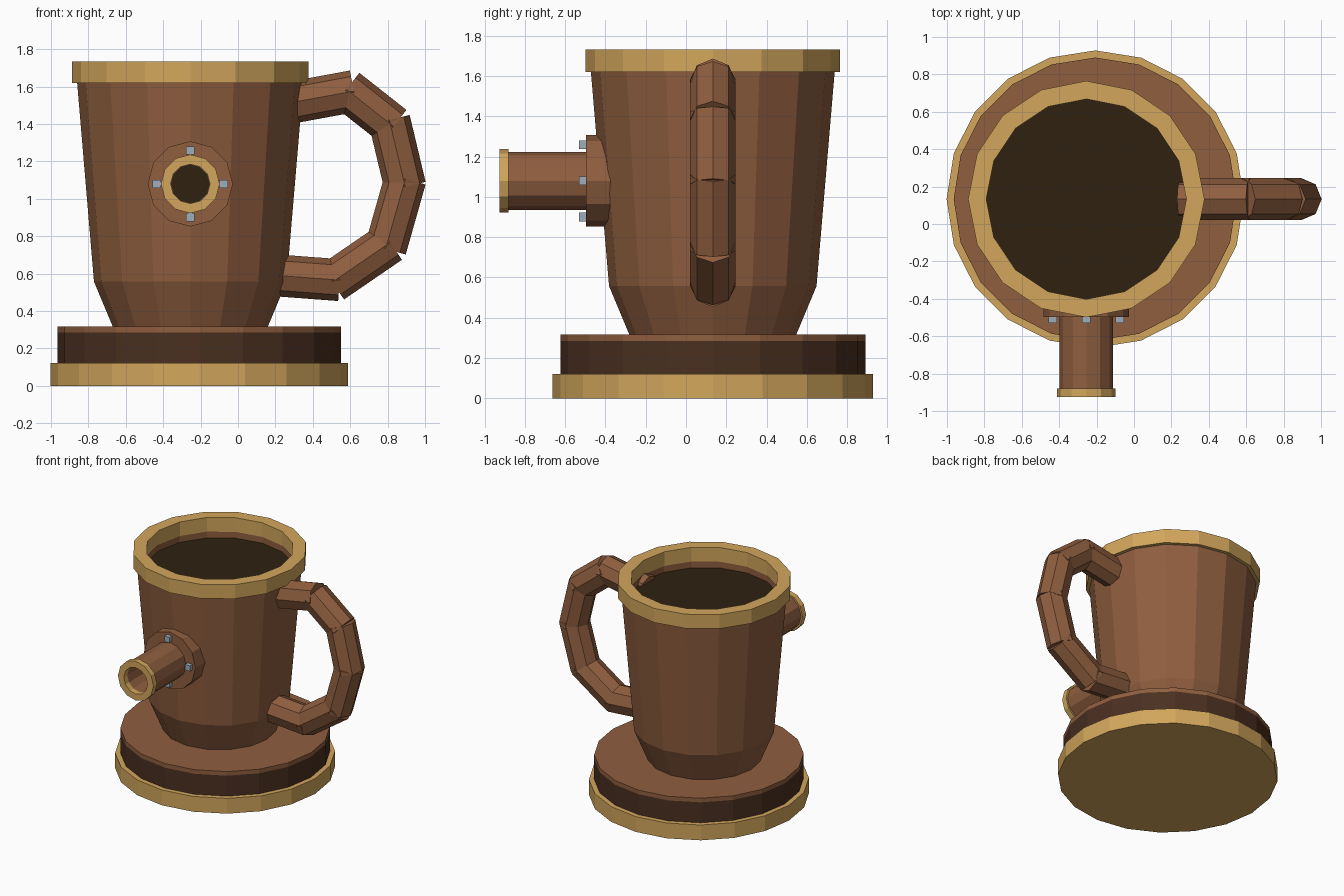
import bpy, math
from mathutils import Vector, Matrix

if "Cube" in bpy.data.objects:
    bpy.data.objects.remove(bpy.data.objects["Cube"])


def material(name, hex_code):
    def lin(c):
        c /= 255
        return c / 12.92 if c <= 0.04045 else ((c + 0.055) / 1.055) ** 2.4
    m = bpy.data.materials.new(name)
    m.diffuse_color = [lin(int(hex_code[i:i + 2], 16)) for i in (0, 2, 4)] + [1]
    m.use_nodes = True
    m.node_tree.nodes["Principled BSDF"].inputs["Base Color"].default_value = m.diffuse_color
    return m


BROWN = material("brown", "8F5E3F")
DARK_BROWN = material("dark_brown", "4A2F20")
GOLD = material("gold", "D2A65C")
LIQUID = material("dark_liquid", "2E2110")
STEEL = material("steel", "9DAFBE")

CUP = Vector((-0.255, 0.133, 0))
BASE = Vector((-0.207, 0.133, 0))
SPOUT = Vector((-0.255, 0, 1.08))


def add_mesh(name, verts, faces, mat):
    me = bpy.data.meshes.new(name)
    me.from_pydata(verts, [], faces)
    me.materials.append(mat)
    ob = bpy.data.objects.new(name, me)
    bpy.context.collection.objects.link(ob)
    return ob


def lathe(name, profile, sides, mat, origin, rot=Matrix.Identity(3), ring=False):
    """Spin (radius, height) points; ring joins last to first, otherwise ends are capped."""
    n = len(profile)
    verts = [origin + rot @ Vector((r * math.cos(a), r * math.sin(a), h))
             for r, h in profile
             for a in (2 * math.pi * k / sides for k in range(sides))]
    faces = []
    for i in range(n if ring else n - 1):
        j = (i + 1) % n
        for k in range(sides):
            l = (k + 1) % sides
            faces.append((i * sides + k, i * sides + l, j * sides + l, j * sides + k))
    if not ring:
        faces.append(tuple(reversed(range(sides))))
        faces.append(tuple(range((n - 1) * sides, n * sides)))
    return add_mesh(name, verts, faces, mat)


def tube(r_out, r_in, a, b):
    return [(r_out, a), (r_out, b), (r_in, b), (r_in, a)]


# Round stepped base
lathe("base_ring", [(0.795, 0), (0.795, 0.122)], 20, GOLD, BASE)
lathe("base_band", [(0.757, 0.122), (0.757, 0.285)], 20, DARK_BROWN, BASE)
lathe("base_top", [(0.757, 0.285), (0.757, 0.318)], 20, BROWN, BASE)

# Tapered cup with a shallow visible well, rim and liquid
lathe("cup_body", [(0.415, 0.318), (0.515, 0.557), (0.605, 1.62), (0.54, 1.62), (0.54, 1.56)],
      16, BROWN, CUP)
lathe("cup_rim", tube(0.632, 0.535, 1.62, 1.733), 16, GOLD, CUP, ring=True)
lathe("liquid", [(0.539, 1.562), (0.539, 1.568)], 16, LIQUID, CUP)

# Spout pointing to the front: local height runs along -y
FORWARD = Matrix.Rotation(math.pi / 2, 3, 'X')
lathe("spout_flange", [(0.228, 0.3), (0.228, 0.497)], 12, BROWN, SPOUT, FORWARD)
lathe("spout_pipe", tube(0.144, 0.105, 0.49, 0.88), 12, BROWN, SPOUT, FORWARD, ring=True)
lathe("spout_lip", tube(0.157, 0.105, 0.88, 0.925), 12, GOLD, SPOUT, FORWARD, ring=True)
lathe("spout_hole", [(0.104, 0.49), (0.104, 0.505)], 12, LIQUID, SPOUT, FORWARD)

# Four square bolts on the flange
for k in range(4):
    a = k * math.pi / 2
    c = SPOUT + Vector((0.179 * math.cos(a), -0.51, 0.179 * math.sin(a)))
    bpy.ops.mesh.primitive_cube_add(size=1, location=c)
    bolt = bpy.context.object
    bolt.name = f"bolt_{k + 1}"
    bolt.scale = (0.044, 0.04, 0.044)
    bolt.data.materials.append(STEEL)

# Handle of straight eight-sided pieces that overlap slightly at the joints
path = [(0.25, 1.508), (0.597, 1.572), (0.814, 1.401), (0.889, 1.086),
        (0.795, 0.754), (0.522, 0.567), (0.19, 0.592)]
for i in range(6):
    p, q = (Vector((x, CUP.y, z)) for x, z in path[i:i + 2])
    d = (q - p).normalized()
    side = Vector((0, 1, 0))
    rot = Matrix((side.cross(d), side, d)).transposed()
    length = (q - p).length
    start = 0 if i == 0 else -0.022
    end = length + (0 if i == 5 else 0.022)
    lathe(f"handle_piece_{i + 1}", [(0.112, start), (0.112, end)], 8, BROWN, p, rot)
